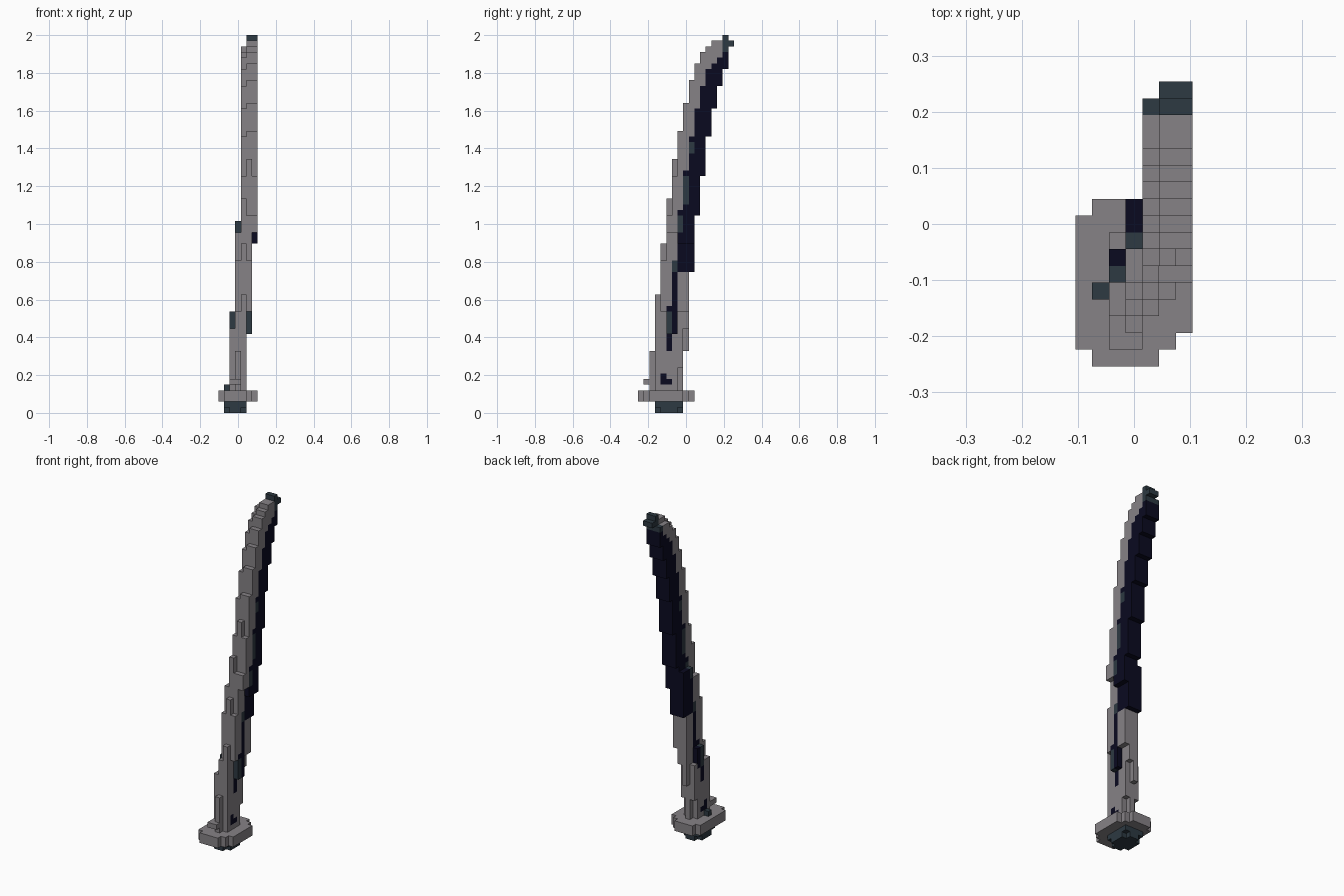
import bpy, bmesh, math

cube = bpy.data.objects.get("Cube")
if cube:
    bpy.data.objects.remove(cube, do_unlink=True)

U = 2 / 67                                   # block size
ORIGIN = (-3.5 * U, -8.5 * U, 0)


def material(name, rgb):
    m = bpy.data.materials.new(name)
    m.use_nodes = True
    col = (*rgb, 1)
    m.diffuse_color = col
    bsdf = next(n for n in m.node_tree.nodes if n.type == 'BSDF_PRINCIPLED')
    bsdf.inputs["Base Color"].default_value = col
    bsdf.inputs["Roughness"].default_value = 0.8
    return m


GREY = material("warm grey", (0.238, 0.223, 0.238))
SLATE = material("slate", (0.026, 0.041, 0.054))
NAVY = material("dark navy", (0.003, 0.003, 0.0144))

cells = {}                                   # block position -> part name


def fill(part, xs, ys, zs):
    for i in xs:
        for j in ys:
            for k in zs:
                cells[i, j, k] = part


def at(steps, k):
    """Value of a stepped profile at block height k."""
    return [v for start, v in steps if start <= k][-1]


# Pommel: block with its lower corners cut off
fill("pommel", range(1, 5), range(3, 8), range(2))
for corner in ((1, 3), (4, 3), (1, 7), (4, 7)):
    cells.pop((*corner, 0))

# Guard: stepped octagonal plate
for i, (a, b) in enumerate([(1, 9), (0, 10), (0, 10), (0, 10), (0, 10), (1, 9), (2, 8)]):
    fill("guard", [i], range(a, b), range(2, 4))

# Stepped curves of the blade: (height, row)
FRONT = [(-9, 2), (11, 3), (21, 4), (30, 5), (38, 6), (45, 7), (50, 8), (55, 9),
         (59, 10), (62, 11), (64, 12), (65, 13)]
BACK = [(-9, 7), (4, 8), (11, 9), (25, 10), (35, 11), (42, 12), (49, 13),
        (54, 14), (58, 15), (61, 16), (65, 15)]
EDGE = [(11, 5), (19, 6), (27, 7), (36, 8), (43, 9), (49, 10), (54, 11),
        (58, 12), (61, 13), (62, 14), (63, 15), (64, 16)]
# Sideways drift of the blade: (height, column)
BODY_LEFT = [(0, 2), (15, 3), (32, 4), (65, 5)]
BODY_RIGHT = [(0, 5), (18, 6), (32, 7)]
EDGE_LEFT = [(0, 2), (18, 3), (34, 4)]
EDGE_RIGHT = [(0, 5), (14, 6), (30, 7)]
RIDGE = [(0, (3,)), (11, (4,)), (38, (5,)), (45, (5, 6))]

# Blade body: a raised ridge with shoulders that step back a little earlier
for k in range(4, 66):
    delay = 7 if k < 11 else 3 if k < 45 else 1
    for i in range(at(BODY_LEFT, k), at(BODY_RIGHT, k)):
        ridge = i in at(RIDGE, k)
        front = at(FRONT, k if ridge else k + delay)
        back = at(BACK, k if i == 3 or k > 24 else k - 4)
        fill("blade_body", [i], range(front, back), [k])
fill("blade_body", (2, 3), [1], [5])
fill("blade_body", (2, 3), [2], [5])

# Cutting edge: narrow strip low down, full rear half higher up
for k in range(11, 64):
    end = 6 if k < 14 else 7 if k < 25 else at(BACK, k)
    fill("cutting_edge", range(at(EDGE_LEFT, k), at(EDGE_RIGHT, k)),
         range(at(EDGE, k), end), [k])

# Slate patches along the front of the cutting edge
for row, low, high in ((5, 14, 18), (6, 25, 27), (7, 32, 35), (8, 37, 42), (9, 46, 48)):
    for k in range(low, high):
        fill("edge_patches", range(at(EDGE_LEFT, k), at(EDGE_RIGHT, k)), [row], [k])

# Small studs on the sides just above the guard
fill("side_stud", [1], [4], [4])
for j, k in ((4, 5), (4, 6), (5, 5)):
    cells[4, j, k] = "side_mark"
    cells[2, j, k] = "side_mark"

# Blade tip
fill("blade_tip", (4, 5, 6), [15], [64])
fill("blade_tip", (5, 6), [15], (65, 66))
fill("blade_tip", (5, 6), [16], [65])


def build(part, mat):
    """Skin the exposed block faces of one part and merge the flat ones."""
    bm = bmesh.new()
    verts = {}

    def vert(p):
        if p not in verts:
            verts[p] = bm.verts.new([o + U * c for o, c in zip(ORIGIN, p)])
        return verts[p]

    for cell in [c for c, name in cells.items() if name == part]:
        for axis in range(3):
            b, c = (axis + 1) % 3, (axis + 2) % 3
            for side in (0, 1):
                near = list(cell)
                near[axis] += 2 * side - 1
                if tuple(near) in cells:
                    continue
                loop = []
                for u, v in ((0, 0), (1, 0), (1, 1), (0, 1)):
                    p = list(cell)
                    p[axis] += side
                    p[b] += u
                    p[c] += v
                    loop.append(vert(tuple(p)))
                bm.faces.new(loop if side else loop[::-1])
    bmesh.ops.dissolve_limit(bm, angle_limit=math.radians(1),
                             verts=bm.verts[:], edges=bm.edges[:])
    mesh = bpy.data.meshes.new(part)
    bm.to_mesh(mesh)
    bm.free()
    mesh.materials.append(mat)
    bpy.context.collection.objects.link(bpy.data.objects.new(part, mesh))


for part, mat in (("pommel", SLATE), ("guard", GREY), ("blade_body", GREY),
                  ("cutting_edge", NAVY), ("edge_patches", SLATE),
                  ("side_stud", SLATE), ("side_mark", NAVY), ("blade_tip", SLATE)):
    build(part, mat)
